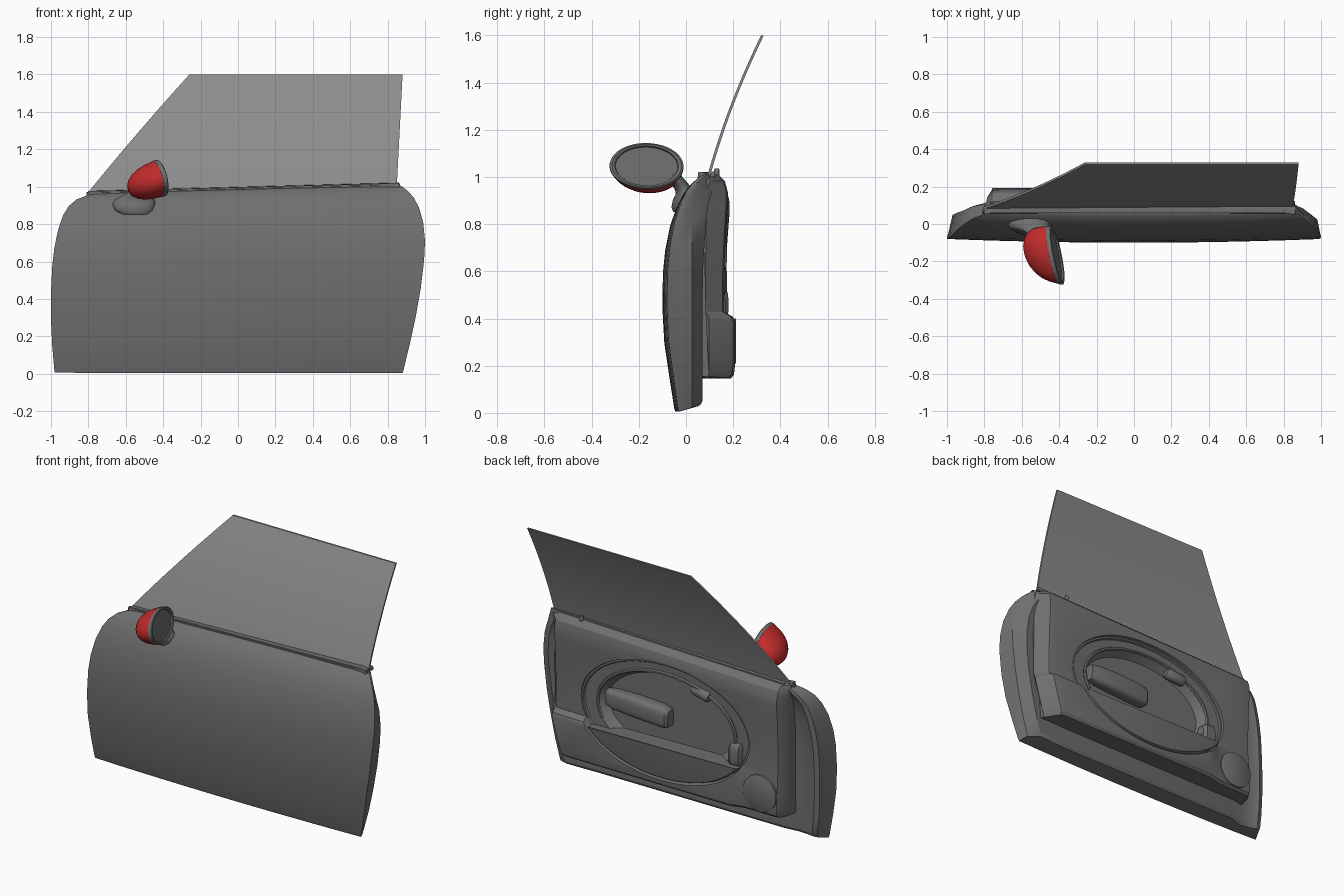
import bpy, bmesh
from math import sin, cos, pi
from mathutils import Vector

if "Cube" in bpy.data.objects:
    bpy.data.objects.remove(bpy.data.objects["Cube"])

TAU = 2 * pi


def paint(name, r, g, b):
    m = bpy.data.materials.new(name)
    m.diffuse_color = (r, g, b, 1)
    m.use_nodes = True
    m.node_tree.nodes["Principled BSDF"].inputs["Base Color"].default_value = m.diffuse_color
    return m


DARK = paint("dark_grey", .16, .16, .16)
GLASS = paint("tinted_glass", .27, .27, .27)
RED = paint("red_paint", .55, .025, .025)


def tilt(x, y, z):
    # the belt line rises gently towards the rear
    return Vector((x, y, z + z * (0.026 * x - 0.013)))


def finish(ob, angle=0.6):
    bpy.ops.object.select_all(action='DESELECT')
    ob.select_set(True)
    bpy.context.view_layer.objects.active = ob
    bpy.ops.object.shade_smooth_by_angle(angle=angle)
    return ob


def loft(name, rings, angle=0.6, mat=DARK):
    # skin closed rings into a capped solid
    bm = bmesh.new()
    rows = [[bm.verts.new(p) for p in r] for r in rings]
    n = len(rows[0])
    for a, b in zip(rows, rows[1:]):
        for i in range(n):
            bm.faces.new((a[i], a[(i + 1) % n], b[(i + 1) % n], b[i]))
    bm.faces.new(rows[0])
    bm.faces.new(rows[-1][::-1])
    bmesh.ops.recalc_face_normals(bm, faces=bm.faces)
    me = bpy.data.meshes.new(name)
    bm.to_mesh(me)
    bm.free()
    me.materials.append(mat)
    ob = bpy.data.objects.new(name, me)
    bpy.context.collection.objects.link(ob)
    return finish(ob, angle)


def oval(cx, cz, rx, rz, y, n=64, a0=0.0, a1=TAU):
    # oval (or arc of one) standing in the door plane
    return [Vector((cx + rx * cos(a0 + (a1 - a0) * i / n), y,
                    cz + rz * sin(a0 + (a1 - a0) * i / n))) for i in range(n)]


def rod(name, p, q, r, n=16, tip=0.8):
    # round bar with softened ends
    p, q = Vector(p), Vector(q)
    d = (q - p).normalized()
    u = d.orthogonal().normalized()
    v = d.cross(u)
    L = (q - p).length
    prof = [(0, tip), (r * 0.4, 1), (L - r * 0.4, 1), (L, tip)]
    return loft(name, [[p + d * s + (u * cos(TAU * i / n) + v * sin(TAU * i / n)) * r * k
                        for i in range(n)] for s, k in prof])


# door shell: stacked horizontal sections (z, front x, rear x, skin y, back y)
rows = [(0.005, -.98, .88, -.045, .05), (.02, -.982, .885, -.05, .06), (.15, -.993, .917, -.07, .06),
        (.3, -1.0, .95, -.092, .06), (.45, -1.0, .977, -.1, .06), (.6, -.993, .995, -.098, .062),
        (.7, -.982, 1.0, -.088, .068), (.8, -.962, .99, -.068, .075), (.88, -.935, .967, -.04, .085),
        (.93, -.905, .94, -.015, .1), (.965, -.865, .91, .012, .11), (.99, -.80, .88, .04, .12),
        (1.0, -.77, .86, .062, .125)]
rings = []
for z, xl, xr, yo, yb in rows:
    ring = []
    for i in range(13):
        x = xl + (xr - xl) * i / 12
        ring.append((x, yo + .02 * x * x, z))
    mid = max(yo + .05, .02)
    ring += [(xr - .004, yo + .035, z), (xr - .02, mid + .005, z), (xr - .09, yb + .01, z),
             (xr - .3, yb, z), (xl + .25, yb, z), (xl + .17, yb - .02, z), (xl + .09, yb - .012, z),
             (xl + .06, yb, z), (xl + .03, yb - .01, z), (xl + .006, yo + .035, z)]
    lift = .3 if z < .1 else 0      # underside rises towards the cabin
    rings.append([tilt(x, y, w + lift * max(0, y + .03)) for x, y, w in ring])
loft("door_shell", rings, 0.5)

# inner trim: one profile (y, z) swept along x, ends sloping back to the shell;
# the lower ledge melts away towards the front
prof = [(.04, .16), (.19, .15), (.203, .165), (.207, .2), (.207, .385), (.198, .405), (.162, .425),
        (.16, .55), (.168, .75), (.177, .88), (.177, .93), (.165, .975), (.14, 1.0), (.1, 1.012), (.06, 1.01)]
soft = [.04, .165, .18, .186, .176, .174, .172, .17, .175, .185, .183, .168, .14, .1, .06]
rings = []
for x, f in ((-.80, .2), (-.785, .7), (-.76, .97), (-.72, 1), (-.53, 1), (-.44, 1), (.77, 1), (.80, .95), (.86, .35)):
    ring = []
    for (y, z), ys in zip(prof, soft):
        if x < -.5:
            y = ys
        cut = .07 * max(0, (.35 - z) / .2) if x > 0 else 0
        ring.append(tilt(x - cut, .04 + (y - .04) * (f if z < .96 else max(f, .5)), z))
    rings.append(ring)
trim = loft("inner_trim", rings, 0.5)

# stepped oval recess cut into the trim
CX, CZ = .03, .55
cutter = loft("recess_cutter", [oval(CX, CZ, *r) for r in
              ((.61, .375, .26), (.59, .352, .155), (.58, .345, .148), (.49, .292, .146),
               (.475, .28, .13), (.44, .25, .095))])
cutter.hide_render = True
m = trim.modifiers.new("recess", 'BOOLEAN')
m.operation, m.solver, m.object = 'DIFFERENCE', 'EXACT', cutter
bpy.context.view_layer.objects.active = trim
bpy.ops.object.modifier_apply(modifier=m.name)
bpy.data.objects.remove(cutter)
finish(trim, 0.5)

# raised beads around the recess
N = 72
for name, rx, rz, r in (("recess_bead", .48, .285, .011), ("outer_bead", .582, .347, .011)):
    bead = []
    for i in range(N):
        a = pi * -.12 + pi * 1.24 * i / (N - 1)
        bead.append([Vector((CX + (rx + r * cos(b)) * cos(a), .15 + r * sin(b),
                             CZ + (rz + r * cos(b)) * sin(a)))
                     for b in (0, pi / 3, 2 * pi / 3, pi, 1.5 * pi)])
    loft(name, bead)

# storage pocket front: lower segment of the oval, below the ledge
lo = []
for y, k in ((.06, 1), (.195, 1), (.207, .985), (.212, .95)):
    arc = oval(CX, CZ, .59 * k, .352 * k, y, 40, pi * 1.14, pi * 1.86)
    lo.append([Vector((p.x, p.y, min(p.z, .40))) for p in arc])
loft("pocket_front", lo, 0.5)

# armrest pull, front grip and release lever
def slab(t, ry, rz):
    # rounded-rectangle section
    c, s = cos(t), sin(t)
    return (ry * abs(s) ** .6 * (1 if s > 0 else -1), rz * abs(c) ** .6 * (1 if c > 0 else -1))


def slab_loft(name, y, sections):
    rings = []
    for x, z, ry, rz in sections:
        pts = [slab(TAU * (i + .5) / 24, ry, rz) for i in range(24)]
        rings.append([Vector((x, y + a, z + b)) for a, b in pts])
    return loft(name, rings)


slab_loft("armrest_pull", .125, ((.02, .55, .03, .05), (.035, .55, .045, .06), (.08, .555, .05, .066),
                                 (.25, .565, .05, .066), (.40, .57, .044, .06), (.455, .575, .03, .05)))
slab_loft("front_grip", .135, ((-.50, .46, .03, .06), (-.49, .46, .045, .075),
                               (-.43, .455, .045, .075), (-.41, .45, .03, .06)))
rod("release_lever", (-.27, .145, .765), (-.14, .13, .79), .034)

# speaker cover
loft("speaker_cover", [oval(-.645, .275, r, r, y, 40) for r, y in
                       ((.115, .16), (.115, .189), (.108, .193))])


# belt seals and lock pin
def seal(name, y, x0, x1, z0, z1):
    loft(name, [[tilt(x, y + dy, z) for dy, z in ((-.01, z0), (-.008, z1 - .006), (0, z1), (.01, z1), (.012, z0))]
                for x in [x0 + (x1 - x0) * i / 8 for i in range(9)]])


seal("outer_belt_seal", .066, -.81, .865, .98, 1.007)
seal("inner_belt_seal", .112, -.77, .86, .99, 1.013)
rod("lock_pin", (.64, .13, .99), (.64, .13, 1.035), .011)

# curved window glass
rings = []
for i in range(13):
    t = i / 12
    z = .965 + .635 * t
    y = .086 + .165 * t + .073 * t * t
    xl = -.805 + .545 * t - .03 * t * (1 - t)
    xr = .847 + .033 * t
    rings.append([Vector((xl + (xr - xl) * k / 6, y + s, z)) for s, ks in
                  ((-.006, range(7)), (.006, range(6, -1, -1))) for k in ks])
loft("window_glass", rings, mat=GLASS)

# wing mirror, built around a tilted glass plane
C = Vector((-.417, -.168, 1.046))
u = Vector((-.2, .98, 0)).normalized()
v = Vector((-.22, -.04, .97)).normalized()
n = u.cross(v).normalized()


def mirror_ring(r, d, N=40):
    c = C - n * d + u * (.05 * max(d, 0) / .17) - v * (.02 * max(d, 0) / .17)
    return [c + u * (.158 * r * cos(TAU * i / N)) + v * (.098 * r * sin(TAU * i / N)) for i in range(N)]


loft("mirror_shell", [mirror_ring(*p) for p in ((.9, .03), (.995, .012), (.985, .03), (.94, .065), (.85, .1),
                      (.7, .13), (.5, .153), (.27, .167), (.05, .172))], 0.8, RED)
loft("mirror_rim", [mirror_ring(*p) for p in ((.9, .02), (1.0, .015), (1.015, .006), (1.01, -.006),
                    (.95, -.01), (.87, -.006), (.84, .006))])
loft("mirror_glass", [mirror_ring(.86, .014), mirror_ring(.86, .002)])

# mirror foot and stem
loft("mirror_stem", [[Vector((cx + rx * cos(TAU * i / 32), cy + ry * sin(TAU * i / 32), z))
                      for i in range(32)] for cx, cy, z, rx, ry in
     ((-.55, -.008, .852, .08, .046), (-.555, -.006, .872, .105, .056), (-.557, -.002, .905, .115, .053),
      (-.553, .0, .925, .108, .044), (-.545, -.006, .945, .088, .04), (-.525, -.022, .965, .068, .037),
      (-.49, -.06, 1.01, .058, .036))], 0.7)
